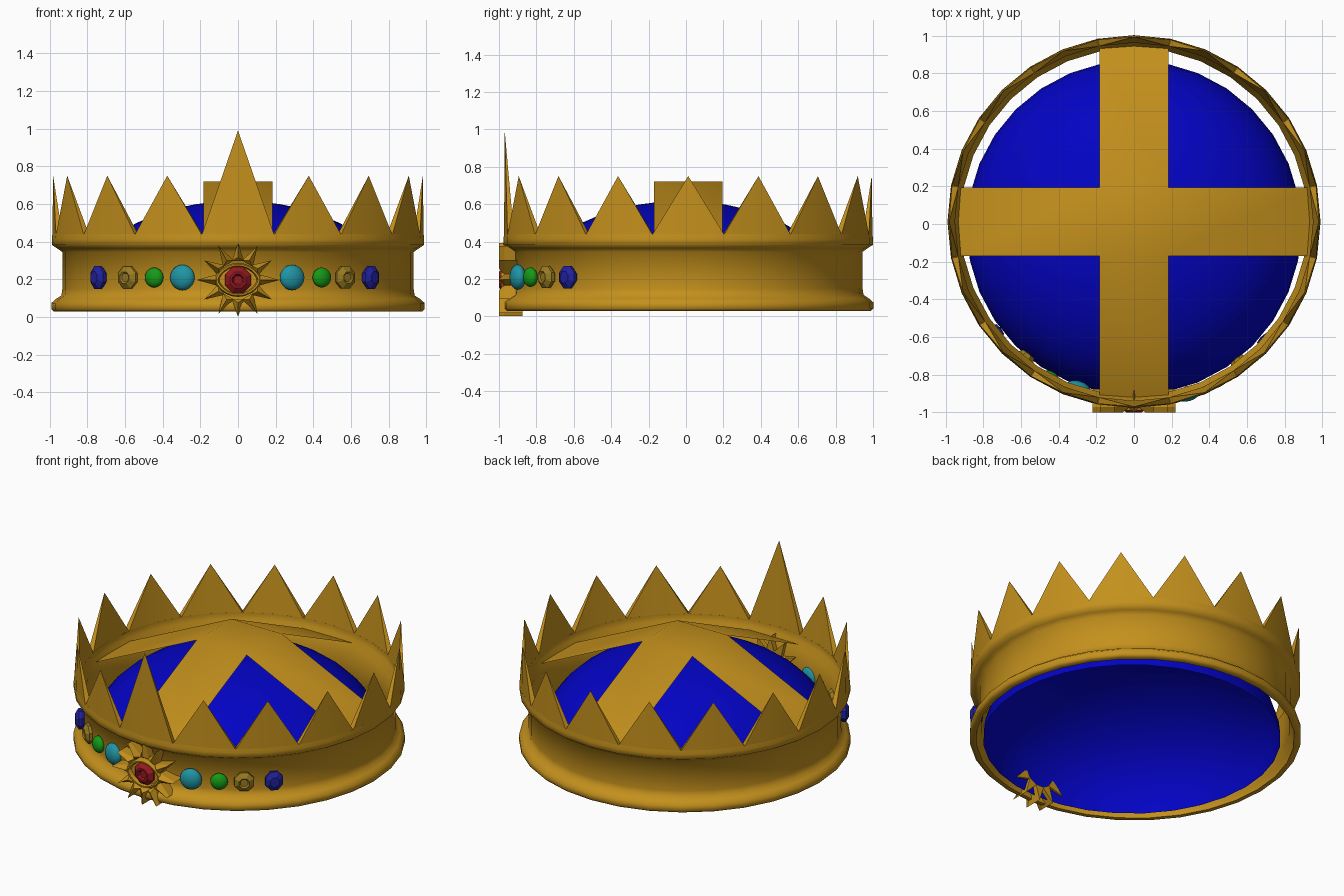
import bpy, bmesh, math
from mathutils import Matrix, Vector

if "Cube" in bpy.data.objects:
    bpy.data.objects.remove(bpy.data.objects["Cube"])

CY = 0.012          # crown axis in y
N = 32              # sides of the crown


def material(name, rgb):
    m = bpy.data.materials.new(name)
    m.diffuse_color = (*rgb, 1)
    m.use_nodes = True
    m.node_tree.nodes["Principled BSDF"].inputs["Base Color"].default_value = m.diffuse_color
    return m


GOLD = material("gold", (0.55, 0.28, 0.012))
VELVET = material("royal blue velvet", (0.001, 0.001, 0.55))
TEAL = material("teal gem", (0.014, 0.30, 0.37))
GREEN = material("green gem", (0.008, 0.32, 0.008))
AMBER = material("amber gem", (0.32, 0.20, 0.015))
SAPPHIRE = material("dark blue gem", (0.015, 0.015, 0.34))
RED = material("red gem", (0.31, 0.01, 0.014))


def build(name, verts, faces, mat, smooth=None, matrix=None, recalc=True):
    me = bpy.data.meshes.new(name)
    me.from_pydata([tuple(v) for v in verts], [], faces)
    bm = bmesh.new()
    bm.from_mesh(me)
    bmesh.ops.remove_doubles(bm, verts=bm.verts, dist=1e-5)
    if recalc:
        bmesh.ops.recalc_face_normals(bm, faces=bm.faces)
    bm.to_mesh(me)
    bm.free()
    me.materials.append(mat)
    if smooth:
        me.shade_smooth()
        me.set_sharp_from_angle(angle=math.radians(smooth))
    if matrix:
        me.transform(matrix)
    ob = bpy.data.objects.new(name, me)
    bpy.context.collection.objects.link(ob)
    return ob


def lathe(name, profile, mat, n=N, closed=False, smooth=None, matrix=None):
    """Turn (radius, height) points around the z axis."""
    verts, faces, k = [], [], len(profile)
    for i in range(n):
        a = 2 * math.pi * i / n
        verts += [(r * math.cos(a), r * math.sin(a), z) for r, z in profile]
    for i in range(n):
        j = (i + 1) % n
        for p in range(k if closed else k - 1):
            q = (p + 1) % k
            quad = [i * k + p, j * k + p, j * k + q, i * k + q]
            if profile[p][0] == 0:
                quad = [quad[0], quad[2], quad[3]]
            elif profile[q][0] == 0:
                quad = quad[:3]
            faces.append(quad)
    return build(name, verts, faces, mat, smooth, matrix)


AXIS = Matrix.Translation((0, CY, 0))

# Band with flared rims
lathe("band", [(.978, .03), (.99, .042), (.99, .075), (.965, .097), (.937, .115),
               (.932, .15), (.932, .345), (.96, .365), (.988, .383), (.988, .415),
               (.985, .44), (.95, .44), (.95, .395), (.922, .36), (.922, .11),
               (.945, .07), (.95, .03)],
      GOLD, closed=True, smooth=62, matrix=AXIS)

# Sixteen points, the front one taller
verts, faces = [], []
for i in range(16):
    mid = -math.pi / 2 + i * math.pi / 8
    b = len(verts)
    for r in (.985, .95):
        for da in (-1, 0, 1):
            a = mid + da * math.pi / 16
            verts.append((r * math.cos(a), r * math.sin(a), .437))
    verts.append((.981 * math.cos(mid), .981 * math.sin(mid), .99 if i == 0 else .75))
    for f in ((0, 1, 6), (1, 2, 6), (4, 3, 6), (5, 4, 6), (2, 5, 6), (3, 0, 6),
              (1, 0, 3, 4), (2, 1, 4, 5)):
        faces.append([b + v for v in f])
build("points", verts, faces, GOLD, smooth=25, matrix=AXIS)

# Velvet cap, open underneath
cap = [(.888 * math.cos(t), .04 + .578 * math.sin(t))
       for t in [math.pi / 2 * i / 12 for i in range(12)]] + [(0, .618)]
lathe("velvet_cap", cap, VELVET, smooth=60,
      matrix=Matrix.Translation((0, -.02, 0)))

# Cross of flat straps over the cap, sloping down to the band
W = .183
verts, faces = [], [(0, 1, 2, 3)]
for x, y in ((-W, -W), (W, -W), (W, W), (-W, W)):
    verts.append((x, y, .72))
for k in range(4):
    rot = Matrix.Rotation(k * math.pi / 2, 4, 'Z')
    b = len(verts)
    for d, z in ((W, .72), (.932, .372)):
        verts += [rot @ Vector((d, -W, z)), rot @ Vector((d, W, z))]
    faces.append((b, b + 2, b + 3, b + 1))
build("cross_straps", verts, faces, GOLD, smooth=60, matrix=AXIS, recalc=False)


# Gems along the front of the band
def outward(x, y, z):
    d = Vector((x, y - CY, 0)).normalized()
    side = Vector((0, 0, 1)).cross(d)
    m = Matrix((side, Vector((0, 0, 1)), d)).transposed().to_4x4()
    return Matrix.Translation((x, y, z)) @ m


def ball(r, depth):
    pts = [(r * math.sin(math.pi * i / 10), -depth * math.cos(math.pi * i / 10))
           for i in range(1, 10)]
    return [(0, -depth)] + pts + [(0, depth)]


faceted = [(0, -.05), (.035, -.045), (.058, -.01), (.058, .005), (.03, .026)]
for side, spots in (("left", [(-.295, -.873), (-.445, -.815), (-.587, -.725), (-.745, -.585)]),
                    ("right", [(.287, -.9), (.445, -.832), (.57, -.75), (.708, -.635)])):
    t, g, a, s = [outward(x, y, .21) for x, y in spots]
    lathe("teal_gem_" + side, ball(.068, .04), TEAL, n=20, smooth=60, matrix=t)
    lathe("green_gem_" + side, ball(.053, .034), GREEN, n=20, smooth=60, matrix=g)
    lathe("amber_gem_" + side, faceted + [(.022, .018), (0, .018)], AMBER, n=8,
          matrix=a @ Matrix.Diagonal((1.1, 1.1, 1, 1)) @ Matrix.Rotation(math.pi / 8, 4, 'Z'))
    lathe("dark_blue_gem_" + side, faceted + [(0, .026)], SAPPHIRE, n=8,
          matrix=s @ Matrix.Diagonal((1.0, 1.12, 1, 1)) @ Matrix.Rotation(math.pi / 8, 4, 'Z'))

# Sunburst rays: long wedges running through the band
SZ = .197
verts, faces = [], []
for k in range(12):
    a = k * math.pi / 6
    u = Vector((math.cos(a), 0, math.sin(a)))
    v = Vector((-math.sin(a), 0, math.cos(a)))
    length = .22 if k % 6 == 0 else .196 if k % 3 == 0 else .207
    b = len(verts)
    for y, w in ((-.97, .033), (-.875, .03)):
        o = Vector((0, y, SZ))
        verts += [o + u * .1 - v * w, o + u * .1 + v * w, o + u * length]
    verts.append(Vector((0, -1.0, SZ)) + u * .12)     # raised ridge
    verts.append(Vector((0, -1.0, SZ)) + u * length)
    for f in ((0, 2, 7, 6), (2, 1, 6, 7), (1, 0, 6), (3, 4, 5),
              (0, 1, 4, 3), (1, 2, 5, 4), (2, 0, 3, 5)):
        faces.append([b + i for i in f])
build("sunburst_rays", verts, faces, GOLD)

# Almond shaped setting with a raised lip
M = 24
rings = [(1.0, -.90), (1.0, -.975), (.93, -.99), (.84, -.99), (.78, -.965)]
verts, faces = [], []
for s, y in rings:
    for i in range(M):
        t = 2 * math.pi * i / M
        verts.append((.128 * s * math.cos(t), y,
                      SZ + .09 * s * math.sin(t) * abs(math.sin(t)) ** .35))
for p in range(len(rings) - 1):
    for i in range(M):
        j = (i + 1) % M
        faces.append((p * M + i, p * M + j, (p + 1) * M + j, (p + 1) * M + i))
faces += [list(range(M)), list(range((len(rings) - 1) * M, len(rings) * M))]
build("sunburst_setting", verts, faces, GOLD, smooth=30)

# Red centre gem with a cut hollow
lathe("red_gem", [(0, -.05), (.07, -.04), (.074, -.015), (.046, .01), (.034, .01),
                  (.024, -.005), (0, -.005)], RED, n=8,
      matrix=outward(0, -.99, SZ) @ Matrix.Rotation(math.pi / 8, 4, 'Z'))
